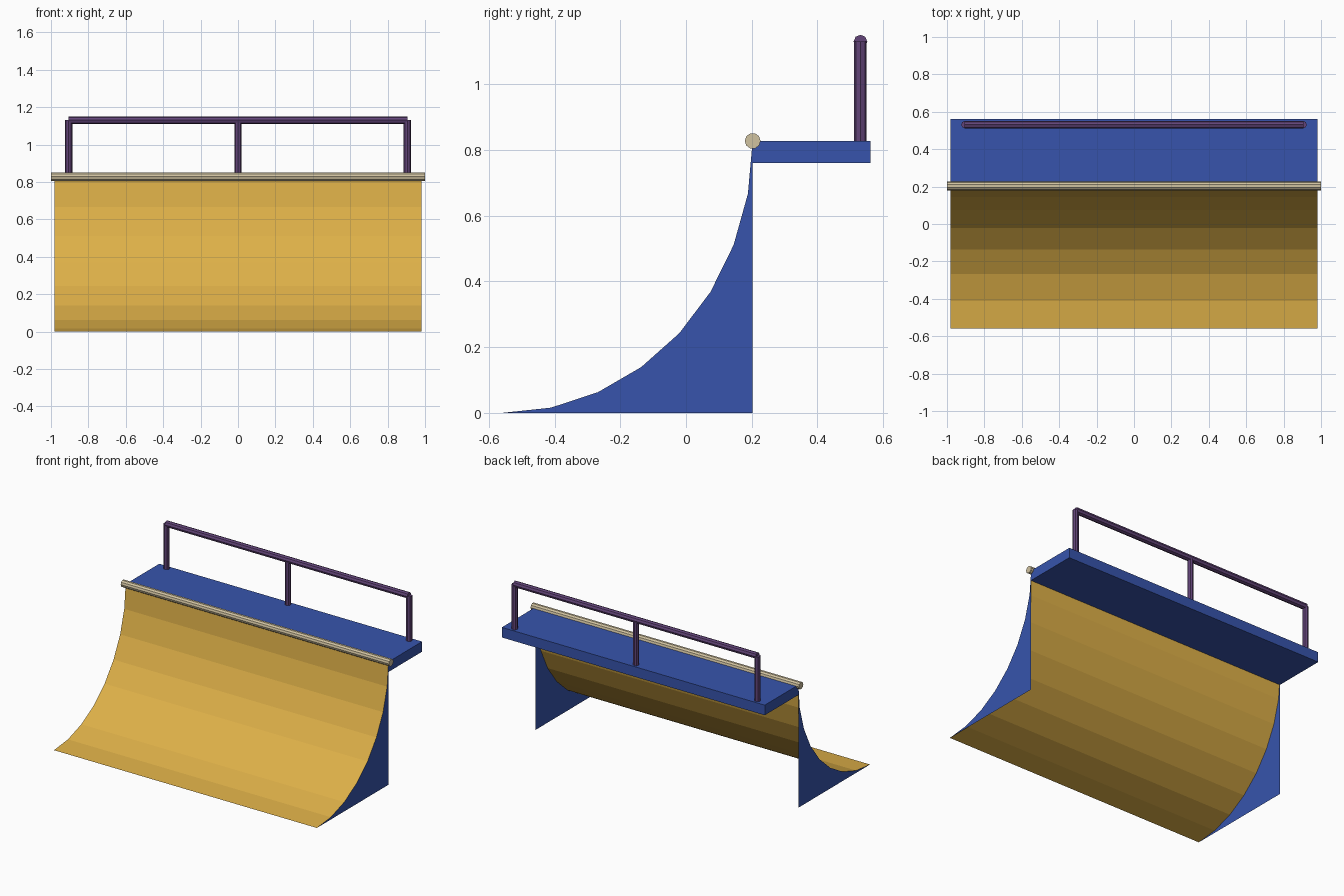
import bpy, bmesh, math
from mathutils import Matrix

if "Cube" in bpy.data.objects:
    bpy.data.objects.remove(bpy.data.objects["Cube"])


def material(name, rgb):
    m = bpy.data.materials.new(name)
    lin = [((c / 255 + 0.055) / 1.055) ** 2.4 for c in rgb]
    m.diffuse_color = (*lin, 1)
    m.use_nodes = True
    m.node_tree.nodes["Principled BSDF"].inputs["Base Color"].default_value = m.diffuse_color
    return m


GOLD = material("golden yellow", (222, 176, 72))
BLUE = material("royal blue", (55, 84, 172))
PURPLE = material("dusky purple", (98, 68, 120))
TAN = material("pale tan", (208, 194, 160))


def make_object(name, bm, mat):
    me = bpy.data.meshes.new(name)
    bm.to_mesh(me)
    bm.free()
    me.materials.append(mat)
    ob = bpy.data.objects.new(name, me)
    bpy.context.collection.objects.link(ob)
    return ob


def rod(name, centre, length, radius, axis, sides, mat):
    bm = bmesh.new()
    bmesh.ops.create_cone(bm, cap_ends=True, segments=sides, radius1=radius,
                          radius2=radius, depth=length)
    mtx = Matrix.Translation(centre)
    if axis == 'X':
        mtx = mtx @ Matrix.Rotation(math.pi / 2, 4, 'Y')
    bmesh.ops.transform(bm, matrix=mtx, verts=bm.verts)
    return make_object(name, bm, mat)


# Quarter-ellipse ramp profile in (y, z)
W, FRONT, LIP, TOP, STEPS = 0.98, -0.56, 0.203, 0.828, 8
profile = []
for i in range(STEPS + 1):
    t = math.pi / 2 * i / STEPS
    profile.append((FRONT + (LIP - FRONT) * math.sin(t), TOP * (1 - math.cos(t))))

# Curved riding surface: a single open sheet
bm = bmesh.new()
rows = [[bm.verts.new((x, y, z)) for x in (-W, W)] for y, z in profile]
for a, b in zip(rows, rows[1:]):
    bm.faces.new((a[0], a[1], b[1], b[0]))
make_object("ramp_surface", bm, GOLD)

# Flat side panels under the curve
for side, name in ((-1, "left_side_panel"), (1, "right_side_panel")):
    bm = bmesh.new()
    pts = [(LIP, 0)] + profile[::-1]
    verts = [bm.verts.new((side * W, y, z)) for y, z in pts]
    bm.faces.new(verts if side > 0 else verts[::-1])
    make_object(name, bm, BLUE)

# Deck slab behind the lip
bm = bmesh.new()
bmesh.ops.create_cube(bm, size=1)
bmesh.ops.transform(bm, verts=bm.verts, matrix=Matrix.Translation((0, 0.381, 0.794))
                    @ Matrix.Diagonal((2 * W, 0.36, 0.068, 1)))
make_object("deck", bm, BLUE)

# Coping pipe along the lip
rod("coping", (0, LIP, TOP), 2, 0.024, 'X', 10, TAN)

# Guard rail
for x, name in ((-0.905, "left_post"), (0, "middle_post"), (0.905, "right_post")):
    rod(name, (x, 0.531, 0.979), 0.302, 0.019, 'Z', 8, PURPLE)
rod("top_rail", (0, 0.531, 1.13), 1.81, 0.021, 'X', 8, PURPLE)
